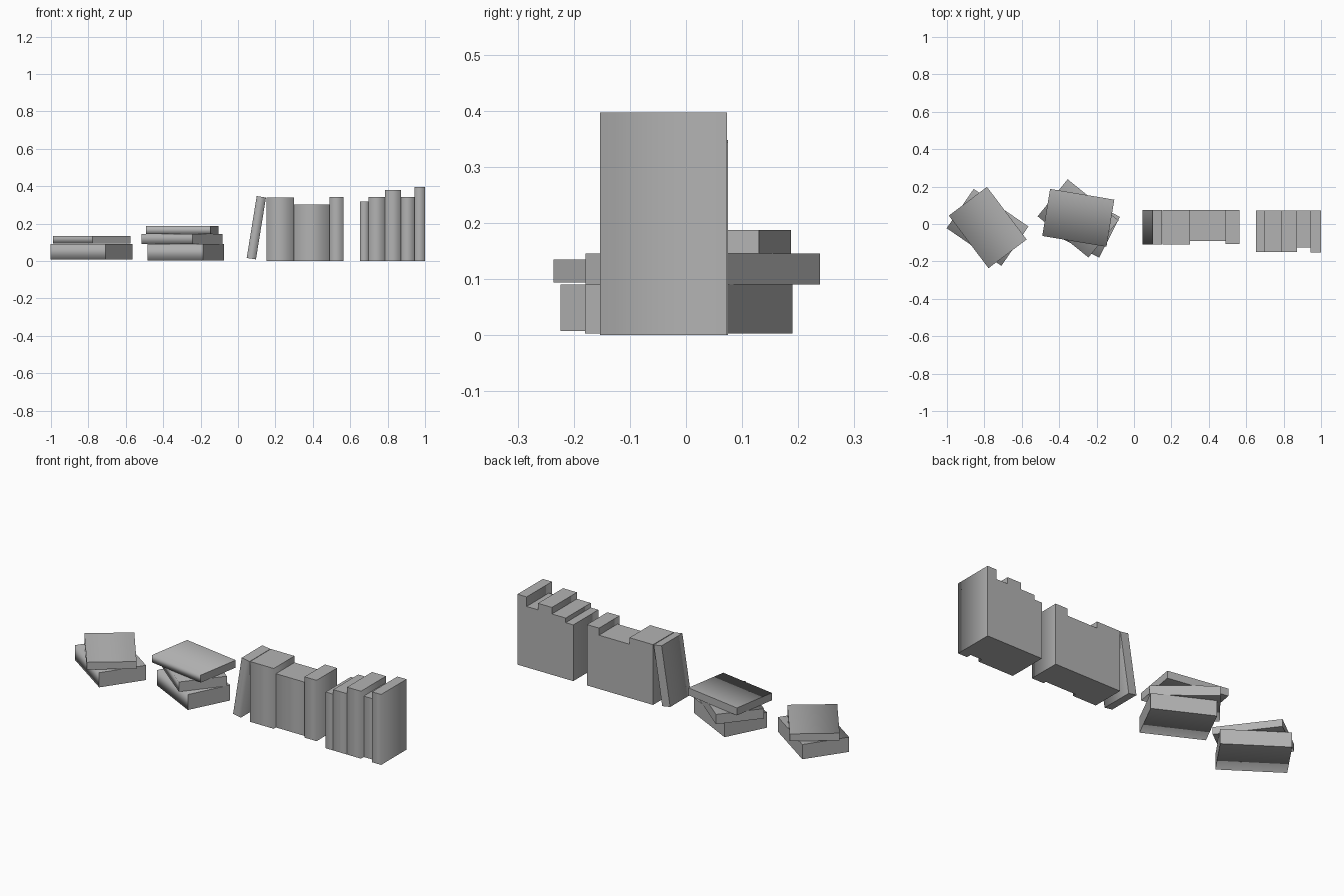
import bpy, bmesh
from math import radians
from mathutils import Matrix, Vector

if "Cube" in bpy.data.objects:
    bpy.data.objects.remove(bpy.data.objects["Cube"])

grey = bpy.data.materials.new("plain_grey")
grey.use_nodes = True
colour = (0.45, 0.45, 0.45, 1)
grey.diffuse_color = colour
grey.node_tree.nodes["Principled BSDF"].inputs["Base Color"].default_value = colour


def book(name, thick, depth, length, centre, turn=0, tilt=0):
    """Book with its length on z and spine on -y, tilted about y, then turned about z."""
    bm = bmesh.new()
    bmesh.ops.create_cube(bm, size=1)
    bmesh.ops.scale(bm, vec=(thick, depth, length), verts=bm.verts)
    # The covers flow softly into the spine; every other edge stays crisp
    for face in bm.faces:
        face.smooth = True
    for edge in bm.edges:
        along = abs((edge.verts[0].co - edge.verts[1].co).normalized().z) > 0.9
        edge.smooth = along and edge.verts[0].co.y < 0
    mesh = bpy.data.meshes.new(name)
    bm.to_mesh(mesh)
    bm.free()
    mesh.materials.append(grey)
    obj = bpy.data.objects.new(name, mesh)
    bpy.context.collection.objects.link(obj)
    obj.matrix_world = (Matrix.Translation(Vector(centre))
                        @ Matrix.Rotation(radians(turn), 4, "Z")
                        @ Matrix.Rotation(radians(tilt), 4, "Y"))
    return obj


def stack(name, books):
    """Flat books: x, y, bottom, top, length, depth, turn."""
    for i, (x, y, low, high, length, depth, turn) in enumerate(books, 1):
        book(f"{name}_book_{i}", high - low, depth, length,
             (x, y, (low + high) / 2), turn, 90)


def row(name, x, back, books):
    """Upright books side by side with flush backs: right edge, front, height."""
    for i, (end, front, height) in enumerate(books, 1):
        book(f"{name}_book_{i}", end - x, back - front, height,
             ((x + end) / 2, (front + back) / 2, height / 2))
        x = end


# Two twisted stacks
stack("low_stack", [
    (-0.783, -0.018, 0.007, 0.09, 0.355, 0.255, -34.5),
    (-0.782, -0.019, 0.094, 0.135, 0.352, 0.255, -53),
])
stack("tall_stack", [
    (-0.28, 0.005, 0.003, 0.09, 0.335, 0.245, -27),
    (-0.299, 0.03, 0.09, 0.145, 0.35, 0.255, -39),
    (-0.298, 0.033, 0.145, 0.187, 0.348, 0.255, -9.5),
])

# Short row with one book leaning against it
book("leaning_book", 0.05, 0.185, 0.335, (0.098, -0.018, 0.178), tilt=9.2)
row("wide_row", 0.153, 0.075, [
    (0.3, -0.11, 0.34), (0.49, -0.09, 0.303), (0.565, -0.107, 0.343),
])

# Straight row of five slim books
row("slim_row", 0.652, 0.073, [
    (0.699, -0.15, 0.317), (0.785, -0.15, 0.343), (0.872, -0.15, 0.38),
    (0.943, -0.125, 0.343), (1.0, -0.153, 0.397),
])
